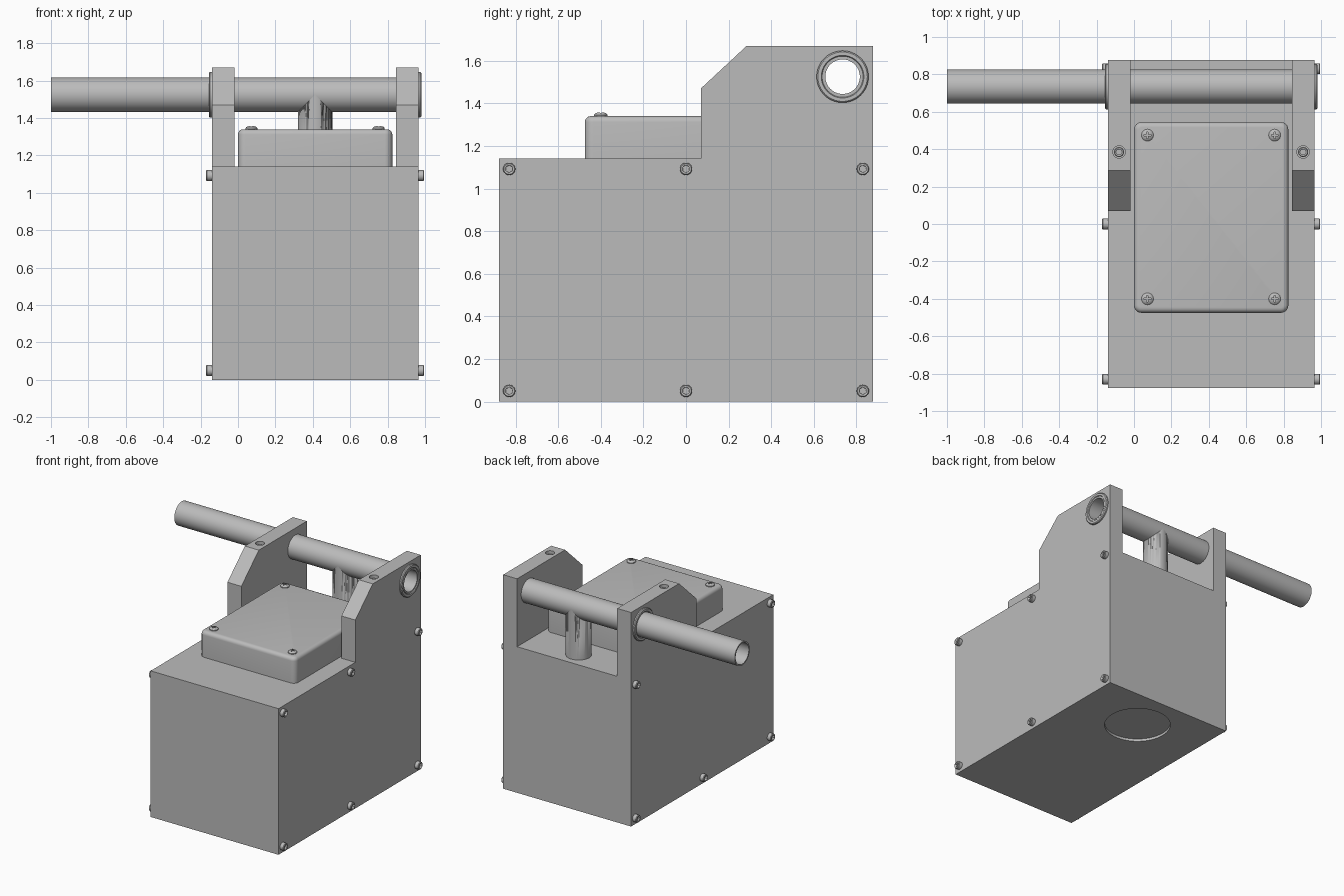
import bpy, bmesh, math
from mathutils import Matrix, Vector

if "Cube" in bpy.data.objects:
    bpy.data.objects.remove(bpy.data.objects["Cube"], do_unlink=True)

# One grey metal for everything
metal = bpy.data.materials.new("grey metal")
metal.use_nodes = True
GREY = (0.5, 0.5, 0.5, 1)
metal.diffuse_color = GREY
metal.node_tree.nodes["Principled BSDF"].inputs["Base Color"].default_value = GREY

X_AXIS, Z_AXIS = Vector((1, 0, 0)), Vector((0, 0, 1))
MID, HALF = 0.412, 0.552          # centre and half width of the housing in x
TOP = 1.14                        # housing height
BAR_Y, BAR_Z, BAR_R, BORE_R = 0.735, 1.525, 0.092, 0.081


def finish(bm, name, smooth=True):
    bmesh.ops.recalc_face_normals(bm, faces=bm.faces)
    mesh = bpy.data.meshes.new(name)
    bm.to_mesh(mesh)
    bm.free()
    obj = bpy.data.objects.new(name, mesh)
    bpy.context.collection.objects.link(obj)
    mesh.materials.append(metal)
    if smooth:
        select(obj)
        bpy.ops.object.shade_smooth_by_angle(angle=math.radians(35))
    return obj


def select(obj):
    bpy.ops.object.select_all(action="DESELECT")
    obj.select_set(True)
    bpy.context.view_layer.objects.active = obj


def box(name, x0, x1, y0, y1, z0, z1):
    bm = bmesh.new()
    bmesh.ops.create_cube(bm, size=1)
    for v in bm.verts:
        v.co = (x1 if v.co.x > 0 else x0, y1 if v.co.y > 0 else y0,
                z1 if v.co.z > 0 else z0)
    return finish(bm, name, False)


def lathe(name, profile, base, axis, sides=48, closed=False):
    """Spin (radius, height) pairs around an axis through base."""
    bm = bmesh.new()
    rings = []
    for r, h in profile:
        if r == 0:
            rings.append([bm.verts.new((0, 0, h))] * sides)
        else:
            turn = [2 * math.pi * i / sides for i in range(sides)]
            rings.append([bm.verts.new((r * math.cos(a), r * math.sin(a), h)) for a in turn])
    pairs = list(zip(rings, rings[1:])) + ([(rings[-1], rings[0])] if closed else [])
    for a, b in pairs:
        for i in range(sides):
            j = (i + 1) % sides
            bm.faces.new(list(dict.fromkeys((a[i], a[j], b[j], b[i]))))
    turn = Z_AXIS.rotation_difference(axis).to_matrix().to_4x4()
    bm.transform(Matrix.Translation(base) @ turn)
    return finish(bm, name)


def rod(name, radius, length, base, axis, sides=48):
    return lathe(name, [(0, 0), (radius, 0), (radius, length), (0, length)], base, axis, sides)


def cut(obj, *cutters):
    for cutter in cutters:
        mod = obj.modifiers.new("cut", "BOOLEAN")
        mod.operation, mod.solver, mod.object = "DIFFERENCE", "EXACT", cutter
        select(obj)
        bpy.ops.object.modifier_apply(modifier=mod.name)
        bpy.data.objects.remove(cutter, do_unlink=True)


def socket_screw(name, base, axis, r=0.029, h=0.031):
    """Cylinder head screw with a hexagonal socket."""
    c = 0.004
    head = lathe(name, [(0, 0), (r, 0), (r, h - c), (r - c, h), (0, h)], base, axis, 24)
    cut(head, rod("socket_cutter", r * 0.6, h, base + axis * h * 0.4, axis, 6))


# Housing with a shallow round recess underneath
housing = box("housing", MID - HALF, MID + HALF, -0.877, 0.877, 0, TOP)
cut(housing, rod("recess_cutter", 0.24, 0.04, Vector((MID, 0.53, -0.02)), Z_AXIS, 64))

# Cover with rounded corners and rounded upper rim
cover = box("cover", 0, 0.825, -0.475, 0.545, TOP, 1.34)
bm = bmesh.new()
bm.from_mesh(cover.data)
bpy.data.objects.remove(cover, do_unlink=True)
upright = [e for e in bm.edges if abs(e.verts[0].co.z - e.verts[1].co.z) > 0.1]
bmesh.ops.bevel(bm, geom=upright, offset=0.04, segments=6, profile=0.5, affect="EDGES")
rim = [e for e in bm.edges if min(v.co.z for v in e.verts) > 1.33]
bmesh.ops.bevel(bm, geom=rim, offset=0.028, segments=5, profile=0.5, affect="EDGES")
finish(bm, "cover")

# Cover screws with domed heads and a cross slot
for x in (0.072, 0.752):
    for y in (-0.4, 0.475):
        spot = Vector((x, y, 1.338))
        head = lathe("cover_screw", [(0, 0), (0.032, 0), (0.032, 0.008), (0.026, 0.015),
                                     (0.014, 0.019), (0, 0.02)], spot, Z_AXIS, 24)
        a, b = 0.018, 0.004
        cut(head, box("slot_cutter", x - a, x + a, y - b, y + b, 1.346, 1.38),
            box("slot_cutter", x - b, x + b, y - a, y + a, 1.346, 1.38))

# Both sides: bracket, bushing flange and screws
for side, label in ((1, "left"), (-1, "right")):
    outward = X_AXIS * side
    outer = MID + side * HALF
    inner = outer - side * 0.12
    middle = (outer + inner) / 2

    # Bracket plate with a chamfered front corner
    bm = bmesh.new()
    outline = [(0.07, TOP), (0.877, TOP), (0.877, 1.67), (0.285, 1.67), (0.07, 1.47)]
    plate = bm.faces.new([bm.verts.new((inner, y, z)) for y, z in outline])
    new = bmesh.ops.extrude_face_region(bm, geom=[plate])["geom"]
    bmesh.ops.translate(bm, vec=(outer - inner, 0, 0),
                        verts=[v for v in new if isinstance(v, bmesh.types.BMVert)])
    bracket = finish(bm, label + "_bracket", False)
    cut(bracket,
        rod("bore_cutter", 0.088, 0.3, Vector((middle - 0.15, BAR_Y, BAR_Z)), X_AXIS),
        rod("hole_cutter", 0.033, 0.2, Vector((middle, 0.385, 1.59)), Z_AXIS, 32))
    socket_screw(label + "_clamp_screw", Vector((middle, 0.385, 1.59)), Z_AXIS, 0.027, 0.06)

    # Bushing flange around the bar
    lathe(label + "_bushing", [(0.09, 0), (0.122, 0), (0.122, 0.01), (0.116, 0.016), (0.1, 0.016),
                               (0.096, 0.01), (0.09, 0.01)],
          Vector((outer, BAR_Y, BAR_Z)), outward, 64, closed=True)

    # Housing screws
    for y in (-0.83, 0, 0.83):
        for z in (0.05, 1.092):
            socket_screw(label + "_housing_screw", Vector((outer, y, z)), outward)

# Hollow cross bar
END = MID + HALF + 0.012
lathe("cross_bar", [(BORE_R, 0), (BAR_R, 0), (BAR_R, END + 1), (BORE_R, END + 1)],
      Vector((-1, BAR_Y, BAR_Z)), X_AXIS, 64, closed=True)

# Post joining the bar to the housing, cleared where the bore passes
post = rod("post", BAR_R, BAR_Z - TOP, Vector((MID, BAR_Y, TOP)), Z_AXIS, 64)
cut(post, rod("bore_cutter", 0.086, 0.4, Vector((MID - 0.2, BAR_Y, BAR_Z)), X_AXIS, 64))
